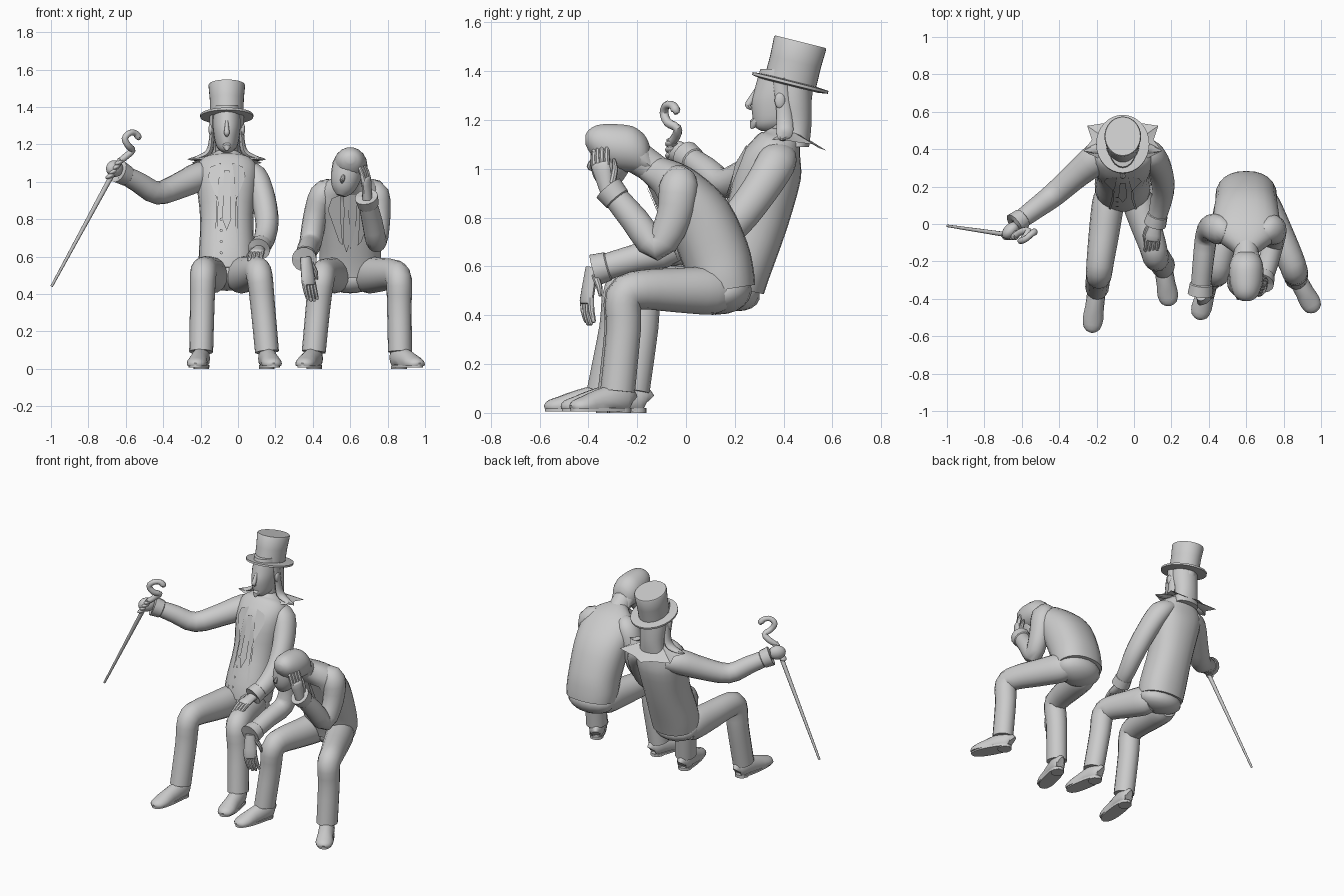
import bpy, bmesh, math
from mathutils import Vector as V, Matrix
from mathutils.bvhtree import BVHTree

GREY = bpy.data.materials.new("plain_grey")
GREY.diffuse_color = (0.6, 0.6, 0.6, 1)


def finish(name, bm, angle=40):
    bmesh.ops.recalc_face_normals(bm, faces=bm.faces)
    me = bpy.data.meshes.new(name)
    bm.to_mesh(me)
    bm.free()
    ob = bpy.data.objects.new(name, me)
    bpy.context.collection.objects.link(ob)
    me.materials.append(GREY)
    bpy.ops.object.select_all(action='DESELECT')
    ob.select_set(True)
    bpy.context.view_layer.objects.active = ob
    bpy.ops.object.shade_smooth_by_angle(angle=math.radians(angle))
    return ob


def spline(pts, k):
    out = []
    for i in range(len(pts) - 1):
        p = [pts[max(0, min(len(pts) - 1, i + d))] for d in (-1, 0, 1, 2)]
        for s in range(k):
            t = s / k
            out.append([0.5 * (2 * b + (c - a) * t + (2 * a - 5 * b + 4 * c - d) * t * t
                               + (3 * b - a - 3 * c + d) * t ** 3) for a, b, c, d in zip(*p)])
    return out + [list(pts[-1])]


# loft of rounded sections (x, y, z, half width, half depth); a lower power is squarer
def tube(name, pts, side=(1, 0, 0), k=3, n=16, floor=None, axis=None, power=1):
    pts = spline(pts, k) if k > 1 else pts
    bm, rings = bmesh.new(), []
    for i, p in enumerate(pts):
        t = V(axis) if axis else V(pts[min(i + 1, len(pts) - 1)][:3]) - V(pts[max(i - 1, 0)][:3])
        t.normalize()
        u = V(side) - t * V(side).dot(t)
        u.normalize()
        w = t.cross(u)
        ring = []
        for j in range(n):
            ca, sa = math.cos(2 * math.pi * j / n), math.sin(2 * math.pi * j / n)
            ca, sa = [math.copysign(abs(q) ** power, q) for q in (ca, sa)]
            c = V(p[:3]) + u * (p[3] * ca) + w * (p[4] * sa)
            if floor is not None:
                c.z = max(c.z, floor)
            ring.append(bm.verts.new(c))
        rings.append(ring)
    for a, b in zip(rings, rings[1:]):
        for j in range(n):
            bm.faces.new((a[j], a[(j + 1) % n], b[(j + 1) % n], b[j]))
    bm.faces.new(rings[0])
    bm.faces.new(rings[-1])
    return finish(name, bm)


def ball(name, c, r, rot=(0, 0, 0)):
    bm = bmesh.new()
    bmesh.ops.create_uvsphere(bm, u_segments=16, v_segments=10, radius=1)
    m = Matrix.Translation(c)
    for i, ax in enumerate("XYZ"):
        m = m @ Matrix.Rotation(math.radians(rot[i]), 4, ax)
    bm.transform(m @ Matrix.Diagonal((*r, 1)))
    return finish(name, bm)


# thin plate laid on the front of a garment, outline given in x and z
def plate(name, outline, body, lift=0.008):
    me = body.data
    tree = BVHTree.FromPolygons([v.co for v in me.vertices], [p.vertices for p in me.polygons])
    bm, front = bmesh.new(), []
    for x, z in outline:
        hit = tree.ray_cast(V((x, -2, z)), V((0, 1, 0)))[0]
        if hit is None:
            hit = tree.find_nearest(V((x, 0.1, z)))[0]
        front.append(bm.verts.new(hit + V((0, -lift, 0))))
    f = bm.faces.new(front)
    bmesh.ops.solidify(bm, geom=[f], thickness=0.008)
    return finish(name, bm, 20)


# palm, four fingers and thumb
def hand(name, wrist, direction, across, curl, length=0.17, thumb=1):
    w, d, s, c = V(wrist), V(direction).normalized(), V(across).normalized(), V(curl).normalized()
    def row(q, a, b):
        return (*q, a, b)
    tube(name + "_palm", [row(w - d * .03, .03, .025), row(w + d * .02, .036, .024),
                          row(w + d * length * .5, .042, .02), row(w + d * length * .57, .03, .012)], s, 2, 12)
    for i in range(4):
        o = w + s * ((i - 1.5) * .02)
        f = length * (1 - .05 * abs(i - 1.5))
        tube(f"{name}_finger_{i + 1}", [row(o + d * length * .45, .012, .014), row(o + d * f * .75 + c * .012, .012, .013),
                                        row(o + d * f * .97 + c * .03, .009, .009), row(o + d * f + c * .032, .003, .003)], s, 2, 8)
    o = w + s * (.03 * thumb)
    tube(name + "_thumb", [row(o, .014, .014), row(o + d * .05 + s * .015 * thumb + c * .02, .013, .013),
                           row(o + d * .09 + s * .01 * thumb + c * .035, .006, .006)], d.cross(s) + s * .3, 2, 8)


def sleeve(name, pts, side):
    tube(name, pts, side)
    e, d = V(pts[-1][:3]), (V(pts[-1][:3]) - V(pts[-2][:3])).normalized()
    r = pts[-1][3] + .006
    tube(name + "_cuff", [(*(e - d * .05), r - .004, r - .004), (*(e - d * .045), r + .002, r + .002),
                          (*(e + d * .012), r + .008, r + .008), (*(e + d * .012), r - .02, r - .02)], side, 1, 14)


def leg(name, hip, knee, ankle, toe):
    h, kn, a, t = V(hip), V(knee), V(ankle), V(toe)
    def row(q, r, s):
        return (*q, r, s)
    up = V((0, 0, 1))
    tube(name + "_trouser", [row(h, .07, .08), row(h.lerp(kn, .15), .085, .098), row(h.lerp(kn, .5), .082, .09), row(h.lerp(kn, .86), .074, .08),
                             row(kn + up * -.03 + V((0, -.014, 0)), .07, .075), row(kn.lerp(a, .4), .066, .071),
                             row(a, .064, .071)])
    # shoe with a flat sole and low heel
    d = V((t.x - a.x, t.y - a.y, 0)).normalized()
    L = (V((t.x, t.y, 0)) - V((a.x, a.y, 0))).length
    o = V((a.x, a.y, 0))
    def at(s, z):
        return o + d * s + up * z
    side = d.cross(up)
    tube(name + "_shoe", [row(at(-.06, .045), .02, .04), row(at(-.05, .05), .036, .055), row(at(0, .055), .048, .065),
                          row(at(L * .45, .038), .05, .055), row(at(L * .72, .028), .055, .042),
                          row(at(L * .93, .024), .042, .028), row(at(L, .02), .014, .012)], side, 2, 16, .015)
    tube(name + "_sole", [row(at((L - .058) / 2, .006), .05, (L + .058) / 2), row(at((L - .058) / 2, .02), .05, (L + .058) / 2)],
         side, 1, 24, power=.8)
    tube(name + "_heel", [row(at(-.012, 0), .042, .046), row(at(-.012, .015), .042, .046)], side, 1, 12)


# ---------- leaning gentleman with top hat and cane ----------
X = -0.06
coat = tube("gentleman_coat", [(X, .192, .515, .146, .13), (X, .215, .6, .15, .135), (X, .29, .8, .142, .132),
                               (X, .34, .99, .162, .135), (X, .372, 1.08, .16, .105), (X, .393, 1.125, .115, .08), (X, .40, 1.16, .06, .06)], n=24, power=.88)
ball("gentleman_seat", (X, .185, .495), (.15, .12, .075), (-14, 0, 0))
tube("gentleman_neck", [(X, .40, 1.08, .06, .06), (X, .40, 1.24, .06, .06)], k=1)
tube("gentleman_head", [(X, .36, 1.155, .02, .05), (X, .36, 1.17, .04, .075), (X, .375, 1.20, .06, .1), (X, .39, 1.27, .073, .122),
                        (X, .40, 1.33, .077, .118), (X, .41, 1.41, .072, .105)], n=20, axis=(0, 0, 1))
tube("gentleman_nose", [(X, .288, 1.325, .008, .008), (X, .268, 1.285, .012, .014), (X, .254, 1.26, .015, .013), (X, .268, 1.245, .008, .006)], n=10)
tube("goatee", [(X, .295, 1.20, .028, .02), (X, .278, 1.185, .022, .02), (X, .266, 1.165, .004, .004)], n=8, k=1)
tube("gentleman_hair", [(X, .455, 1.09, .085, .05), (X, .45, 1.18, .08, .065), (X, .435, 1.28, .086, .08), (X, .43, 1.39, .08, .08)], n=18, axis=(0, 0, 1))
for s, w in ((-1, "left"), (1, "right")):
    ball("ear_" + w, (X + s * .086, .385, 1.28), (.012, .022, .033))
    tube("side_lock_" + w, [(X + s * .076, .385, 1.37, .03, .015), (X + s * .08, .40, 1.24, .03, .014), (X + s * .095, .405, 1.16, .035, .018),
                            (X + s * .15, .40, 1.128, .025, .014), (X + s * .205, .392, 1.12, .004, .004)], (0, 1, 0), n=8)

# jagged collar behind the neck
half = [((0, .455, 1.15), (0, .575, 1.075)), ((.04, .45, 1.15), (.06, .545, 1.085)), ((.07, .44, 1.15), (.19, .525, 1.10)),
        ((.08, .42, 1.15), (.165, .45, 1.11)), ((.08, .40, 1.15), (.21, .39, 1.12)), ((.075, .37, 1.14), (.13, .35, 1.12))]
rows = [[(-p[0], *p[1:]) for p in r] for r in half[:0:-1]] + [list(r) for r in half]
bm = bmesh.new()
vs = [[bm.verts.new((p[0] + X, p[1], p[2])) for p in r] for r in rows]
fs = [bm.faces.new((a[0], a[1], b[1], b[0])) for a, b in zip(vs, vs[1:])]
bmesh.ops.solidify(bm, geom=fs, thickness=0.015)
finish("jagged_collar", bm, 25)

# top hat, leaning back
ax = V((0, math.sin(math.radians(14)), math.cos(math.radians(14))))
base = V((X, .427, 1.352))
def hat_row(h, r, q):
    return (*(base + ax * h), r, q)
tube("hat_crown", [hat_row(-.01, .089, .108), hat_row(.09, .091, .107), hat_row(.168, .098, .11), hat_row(.174, .094, .106)], k=1, n=32, axis=ax)
tube("hat_brim", [hat_row(-.012, .10, .12), hat_row(-.006, .142, .16), hat_row(.006, .142, .16), hat_row(.01, .095, .112)], k=1, n=32, axis=ax)

# lapels, tie, waistcoat edges and buttons
for s, w in ((-1, "left"), (1, "right")):
    plate("gentleman_lapel_" + w, [(X + s * a, b) for a, b in ((.03, 1.10), (.085, 1.08), (.1, 1.03), (.05, .9), (.04, 1.02))], coat, .01)
    plate("waistcoat_edge_" + w, [(X + s * a, b) for a, b in ((.045, .9), (.055, .9), (.06, .75), (.075, .6), (.065, .6), (.048, .75))], coat)
plate("gentleman_tie", [(X - .015, 1.06), (X + .015, 1.06), (X + .024, .8), (X, .74), (X - .024, .8)], coat, .01)
for z in (.62, .68, .74, .8):
    plate(f"button_{z:.2f}", [(X - .03 + .008 * math.cos(a * math.pi / 4), z + .008 * math.sin(a * math.pi / 4)) for a in range(8)], coat, .01)

# arms and hands
sleeve("raised_sleeve", [(-.13, .39, 1.04, .06, .08), (-.2, .35, 1.03, .078, .085), (-.31, .26, .98, .07, .072), (-.43, .155, .94, .062, .064),
                         (-.53, .08, .995, .056, .056), (-.63, .005, 1.05, .048, .048)], (0, 0, 1))
ball("raised_fist", (-.66, -.035, 1.07), (.036, .055, .045), (0, 0, -45))
for i in range(4):
    ball(f"grip_finger_{i + 1}", (-.685 + i * .016, -.06, 1.03 + i * .024), (.026, .026, .013), (0, -28, 0))
sleeve("resting_sleeve", [(.03, .38, 1.06, .05, .07), (.09, .37, 1.025, .068, .08), (.135, .3, .91, .066, .075), (.155, .2, .78, .062, .07),
                          (.14, .1, .69, .056, .06), (.115, .01, .645, .047, .047)], (1, 0, 0))
hand("resting_hand", (.11, -.01, .635), (-.15, -1, -.22), (1, -.1, 0), (0, -.2, -1), .15, -1)

# cane with a curled handle
tube("cane_shaft", [(-.997, -.01, .44, .007, .007), (-.66, -.06, 1.06, .014, .014), (-.628, -.065, 1.12, .015, .015)], k=1, n=10)
tube("cane_handle", [(-.632, -.06, 1.11, .017, .017), (-.6, -.04, 1.135, .019, .019), (-.565, -.036, 1.168, .018, .018), (-.585, -.075, 1.19, .018, .018),
                     (-.605, -.09, 1.23, .018, .018), (-.58, -.08, 1.26, .017, .017), (-.55, -.055, 1.26, .017, .017),
                     (-.533, -.042, 1.238, .019, .019), (-.537, -.045, 1.225, .006, .006)], (0, 1, 0), n=10)

leg("gentleman_left_leg", (-.13, .18, .495), (-.187, -.25, .525), (-.197, -.335, .09), (-.228, -.578, 0))
leg("gentleman_right_leg", (.0, .18, .495), (.115, -.16, .525), (.155, -.22, .09), (.19, -.435, 0))

# ---------- hunched companion resting head on hand ----------
X = 0.6
jacket = tube("companion_jacket", [(X, .155, .505, .16, .13), (X, .145, .56, .165, .135), (X, .12, .65, .165, .14), (X, .055, .8, .175, .135),
                                   (X, -.03, .915, .182, .105), (X, -.085, .965, .145, .08), (X, -.14, .995, .075, .06), (X, -.17, 1.01, .05, .05)], n=24, power=.88)
ball("companion_seat", (X, .155, .49), (.16, .115, .085), (12, 0, 0))
tube("companion_neck", [(X, -.1, .98, .065, .06), (X, -.22, 1.06, .065, .07)], k=1)
tube("companion_hair", [(X, -.412, 1.12, .02, .02), (X, -.395, 1.115, .052, .048), (X, -.36, 1.105, .074, .076), (X, -.3, 1.09, .09, .095),
                        (X, -.22, 1.08, .09, .096), (X, -.17, 1.06, .07, .08), (X, -.15, 1.05, .04, .05)], n=18, axis=(0, 1, 0))
tube("back_hair", [(X, -.25, 1.11, .08, .06), (X, -.19, 1.05, .078, .055), (X, -.145, 1.01, .065, .03)], n=14)
tube("companion_face", [(.59, -.29, 1.09, .085, .1), (.575, -.31, 1.02, .08, .085), (.56, -.32, .96, .06, .06), (.55, -.325, .925, .025, .025)], n=18)
tube("companion_nose", [(.567, -.38, 1.04, .008, .008), (.558, -.395, 1.01, .012, .012), (.556, -.38, .995, .006, .006)], n=8)
plate("shirt_front", [(.56, .93), (.64, .93), (.63, .75), (.6, .64), (.575, .75)], jacket)
for s, w in ((-1, "left"), (1, "right")):
    plate("jacket_lapel_" + w, [(X + s * a, b) for a, b in ((.05, .93), (.1, .91), (.12, .85), (.06, .68), (.04, .66), (.05, .8))], jacket, .01)
plate("hanging_tie", [(.57, .92), (.59, .92), (.6, .68), (.58, .62), (.56, .68)], jacket, .014)

sleeve("lowered_sleeve", [(.5, -.04, .955, .06, .06), (.452, -.03, .93, .07, .08), (.412, -.02, .81, .064, .072), (.388, -.06, .675, .06, .066),
                          (.37, -.2, .635, .056, .058), (.355, -.365, .588, .053, .053)], (1, 0, 0))
hand("hanging_hand", (.365, -.39, .565), (.12, -.17, -1), (.8, .5, 0), (.1, .3, 0), .215, 1)
sleeve("propping_sleeve", [(.69, -.04, .955, .06, .06), (.74, -.03, .93, .07, .08), (.752, -.05, .8, .062, .072), (.74, -.12, .685, .057, .062),
                           (.717, -.21, .79, .055, .058), (.688, -.31, .91, .049, .049)], (1, 0, 0))
hand("propping_hand", (.69, -.33, .935), (-.05, -.26, 1), (.5, 1, .25), (-.6, .5, .2), .165, 1)

leg("companion_left_leg", (.53, .16, .5), (.445, -.245, .505), (.405, -.29, .09), (.345, -.508, 0))
leg("companion_right_leg", (.67, .16, .5), (.86, -.24, .505), (.866, -.28, .09), (.97, -.468, 0))
